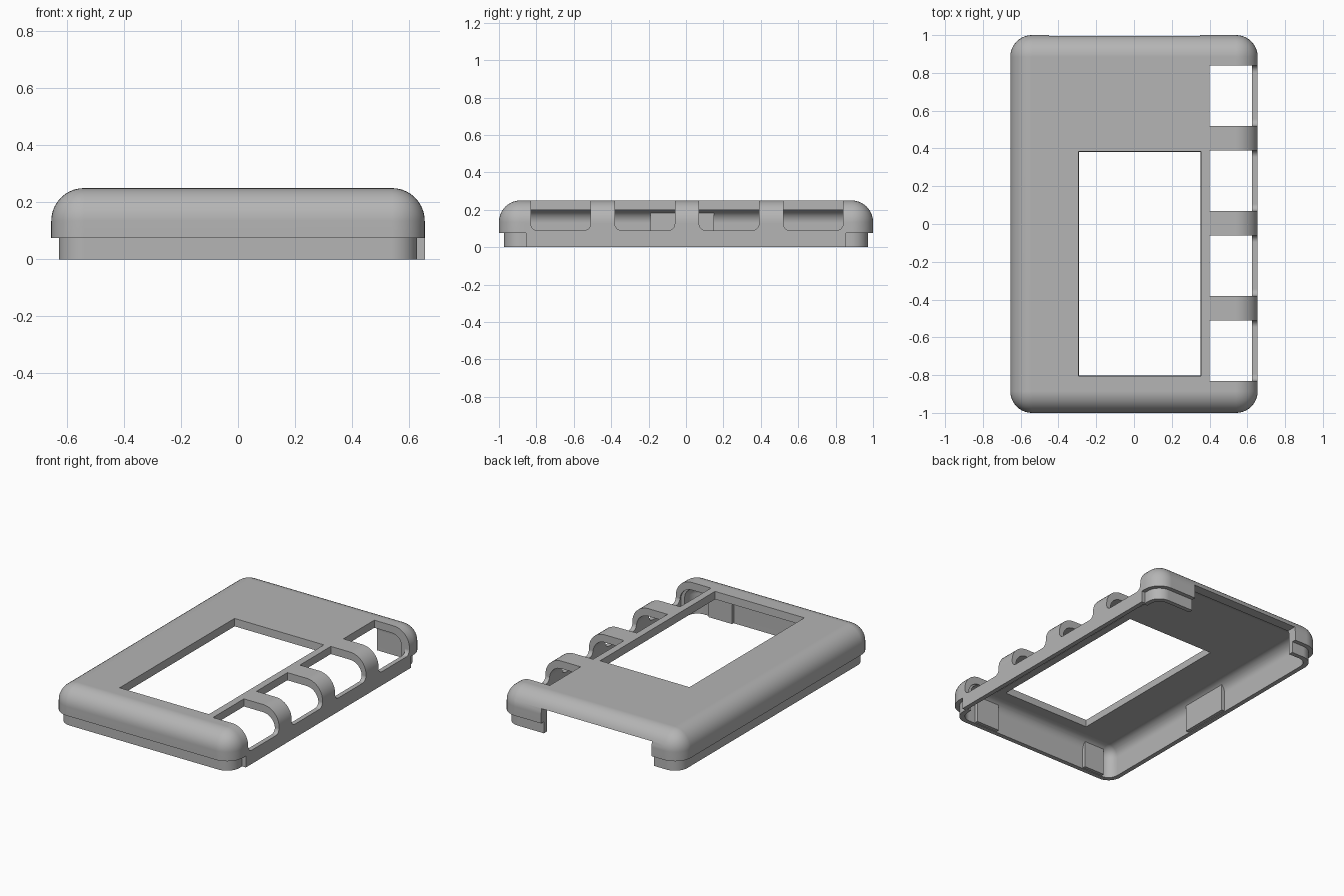
import bpy, bmesh, math

if "Cube" in bpy.data.objects:
    bpy.data.objects.remove(bpy.data.objects["Cube"], do_unlink=True)

# One grey plastic for the whole shell
GREY = (0.46, 0.46, 0.46, 1.0)
plastic = bpy.data.materials.new("grey plastic")
plastic.use_nodes = True
plastic.diffuse_color = GREY
bsdf = next(n for n in plastic.node_tree.nodes if n.type == 'BSDF_PRINCIPLED')
bsdf.inputs["Base Color"].default_value = GREY


def box(name, x, y, z, radius=0.0, rounded=None, segments=10):
    """Box from (min, max) spans; edges whose end points satisfy `rounded` are bevelled."""
    bm = bmesh.new()
    bmesh.ops.create_cube(bm, size=1)
    for v in bm.verts:
        for i, span in enumerate((x, y, z)):
            v.co[i] = span[1] if v.co[i] > 0 else span[0]
    if radius:
        edges = [e for e in bm.edges if rounded(e.verts[0].co, e.verts[1].co)]
        bmesh.ops.bevel(bm, geom=edges, offset=radius, segments=segments,
                        profile=0.5, affect='EDGES', clamp_overlap=True)
    bmesh.ops.recalc_face_normals(bm, faces=bm.faces)
    mesh = bpy.data.meshes.new(name)
    bm.to_mesh(mesh)
    bm.free()
    mesh.materials.append(plastic)
    obj = bpy.data.objects.new(name, mesh)
    bpy.context.scene.collection.objects.link(obj)
    return obj


def upright(a, b):
    return abs(a.z - b.z) > 1e-4


def dome(z_mid):
    """Upright edges and the top rim."""
    return lambda a, b: upright(a, b) or min(a.z, b.z) > z_mid


def combine(target, tool, operation):
    mod = target.modifiers.new(operation, 'BOOLEAN')
    mod.operation = operation
    mod.solver = 'EXACT'
    mod.object = tool
    bpy.ops.object.select_all(action='DESELECT')
    bpy.context.view_layer.objects.active = target
    target.select_set(True)
    bpy.ops.object.modifier_apply(modifier=mod.name)
    bpy.data.objects.remove(tool, do_unlink=True)


# Outer cover with domed rim
shell = box("case_shell", (-0.655, 0.655), (-1, 1), (0.075, 0.25), 0.115, dome(0.15))

# Stepped-in lip below, and the flush strip on the port side
combine(shell, box("lip", (-0.628, 0.628), (-0.972, 0.972), (0, 0.12),
                   0.09, upright), 'UNION')
combine(shell, box("side_strip", (0.56, 0.655), (-0.855, 0.855), (0, 0.12)), 'UNION')

# Hollow interior, widened behind the port side
combine(shell, box("cavity", (-0.598, 0.598), (-0.942, 0.942), (-0.1, 0.2),
                   0.07, dome(0.1)), 'DIFFERENCE')
combine(shell, box("side_cavity", (0.3, 0.625), (-0.84, 0.84), (-0.1, 0.2), 0.085,
                   lambda a, b: min(a.x, b.x) > 0.5 and min(a.z, b.z) > 0.1),
        'DIFFERENCE')

# Four side ports running up over the top, round in their lower corners
for y in (-0.67, -0.22, 0.23, 0.68):
    combine(shell, box("port", (0.4, 0.8), (y - 0.16, y + 0.16), (0.09, 0.4), 0.035,
                       lambda a, b: max(a.z, b.z) < 0.2 and abs(a.x - b.x) > 0.1, 6),
            'DIFFERENCE')

# Screen opening, slightly flared toward the top
screen = box("screen_opening", (-0.285, 0.345), (-0.797, 0.375), (0.1, 0.3))
for v in screen.data.vertices:
    if v.co.z > 0.2:
        v.co.x += math.copysign(0.012, v.co.x - 0.03)
        v.co.y += math.copysign(0.012, v.co.y + 0.2)
combine(shell, screen, 'DIFFERENCE')

# Open slot in the back wall
combine(shell, box("back_slot", (-0.45, 0.35), (0.8, 1.2), (-0.1, 0.17)), 'DIFFERENCE')

# Raised pads on the inner walls
for x0, x1 in ((-0.53, -0.38), (0.31, 0.48)):
    combine(shell, box("front_pad", (x0, x1), (-0.955, -0.92), (0.004, 0.22)), 'UNION')
combine(shell, box("side_pad", (-0.61, -0.575), (-0.19, 0.15), (0.004, 0.22)), 'UNION')

# Smooth curves, crisp edges
bpy.ops.object.select_all(action='DESELECT')
shell.select_set(True)
bpy.context.view_layer.objects.active = shell
bpy.ops.object.shade_smooth_by_angle(angle=math.radians(30))
weighted = shell.modifiers.new("even_shading", 'WEIGHTED_NORMAL')
weighted.keep_sharp = True
